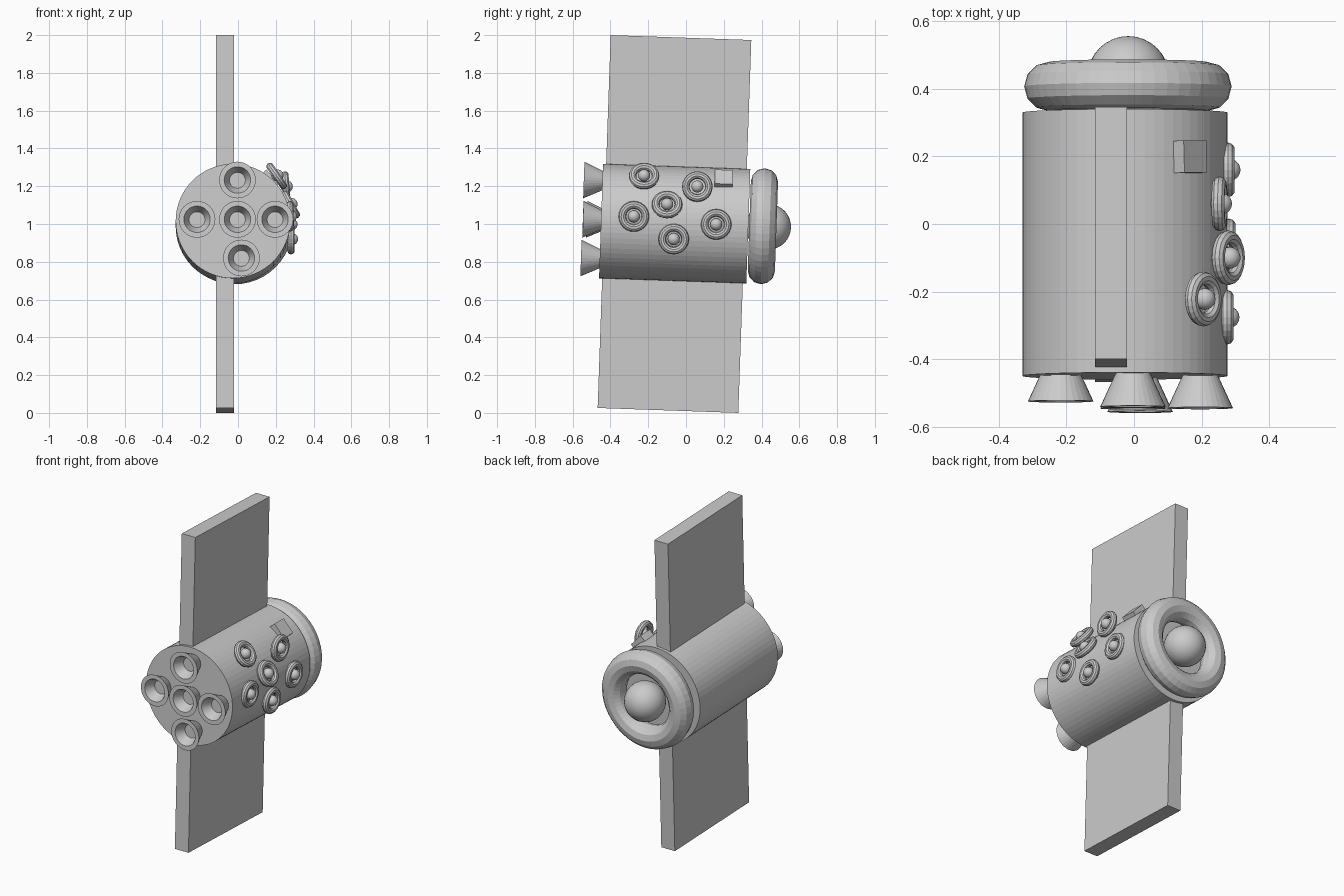
import bpy, bmesh
from math import radians, sin, cos, pi
from mathutils import Vector

if "Cube" in bpy.data.objects:
    bpy.data.objects.remove(bpy.data.objects["Cube"])

TILT = radians(2)                                  # whole craft pitches nose-down
AXIS = Vector((0, cos(TILT), -sin(TILT)))          # hull axis, towards the dome


def aim(direction):
    return Vector(direction).to_track_quat('Z', 'Y').to_euler()


def name(label):
    ob = bpy.context.object
    ob.name = label
    return ob


def torus(label, loc, direction, major, minor, seg=48, ring=12):
    bpy.ops.mesh.primitive_torus_add(location=loc, rotation=aim(direction), major_radius=major,
                                     minor_radius=minor, major_segments=seg, minor_segments=ring)
    return name(label)


def ball(label, loc, direction, radius, seg=32, rings=16):
    bpy.ops.mesh.primitive_uv_sphere_add(location=loc, rotation=aim(direction), radius=radius,
                                         segments=seg, ring_count=rings)
    ob = name(label)
    bpy.ops.object.shade_smooth()
    return ob


def box(label, loc, size, rot):
    bpy.ops.mesh.primitive_cube_add(size=1, location=loc, rotation=rot)
    ob = name(label)
    ob.scale = size
    return ob


def lathe(label, profile, loc, direction, seg=32):
    """Closed solid of revolution from (radius, height) points, capped at both ends."""
    bm = bmesh.new()
    rings = [[bm.verts.new((r * cos(2 * pi * i / seg), r * sin(2 * pi * i / seg), h))
              for i in range(seg)] for r, h in profile]
    for a, b in zip(rings, rings[1:]):
        for i in range(seg):
            j = (i + 1) % seg
            bm.faces.new((a[i], a[j], b[j], b[i]))
    bm.faces.new(rings[0])
    bm.faces.new(rings[-1])
    bmesh.ops.recalc_face_normals(bm, faces=bm.faces)
    me = bpy.data.meshes.new(label)
    bm.to_mesh(me)
    bm.free()
    ob = bpy.data.objects.new(label, me)
    bpy.context.collection.objects.link(ob)
    ob.location = loc
    ob.rotation_euler = aim(direction)
    return ob


# Hull
lathe("hull", [(0.303, -0.39), (0.303, 0.39)], (-0.027, -0.06, 1.002), AXIS, 64)

# Large panel passing through the hull
box("solar_panel", (-0.068, -0.061, 1.0), (0.095, 0.745, 1.975), (-TILT, 0, 0))

# Docking ring and dome at the back
torus("docking_ring", (-0.018, 0.407, 0.988), AXIS, 0.235, 0.072)
ball("dome", (-0.017, 0.435, 0.985), AXIS, 0.121)

# Thruster nozzles with hollow ends: x, z, y of the outer rim
nozzle = [(0.035, -0.135), (0.097, 0), (0.07, 0), (0.042, -0.06)]
for i, (x, z, y) in enumerate([(-0.003, 1.233, -0.541), (-0.217, 1.025, -0.525),
                               (-0.003, 1.025, -0.546), (0.196, 1.025, -0.545),
                               (0.018, 0.82, -0.556)]):
    lathe(f"nozzle_{i + 1}", nozzle, (x, y, z), -AXIS)

# Sensor pods on the right side: ring centre and upward lean of the pod
for i, (x, y, z, lean) in enumerate([(0.205, -0.222, 1.254, 35), (0.253, 0.06, 1.198, 4),
                                     (0.279, -0.1, 1.103, 29), (0.275, -0.276, 1.04, 0),
                                     (0.278, 0.16, 0.998, 0), (0.281, -0.065, 0.92, 0)]):
    n = Vector((cos(radians(lean)), 0, sin(radians(lean))))
    p = Vector((x, y, z))
    torus(f"pod_ring_{i + 1}", p, n, 0.061, 0.02, 24, 10)
    ball(f"pod_lens_{i + 1}", p + n * 0.005, n, 0.032, 20, 12)

# Small box half sunk in the upper right of the hull
box("side_box", (0.143, 0.198, 1.215), (0.1, 0.095, 0.104), (-TILT, radians(48), 0))
